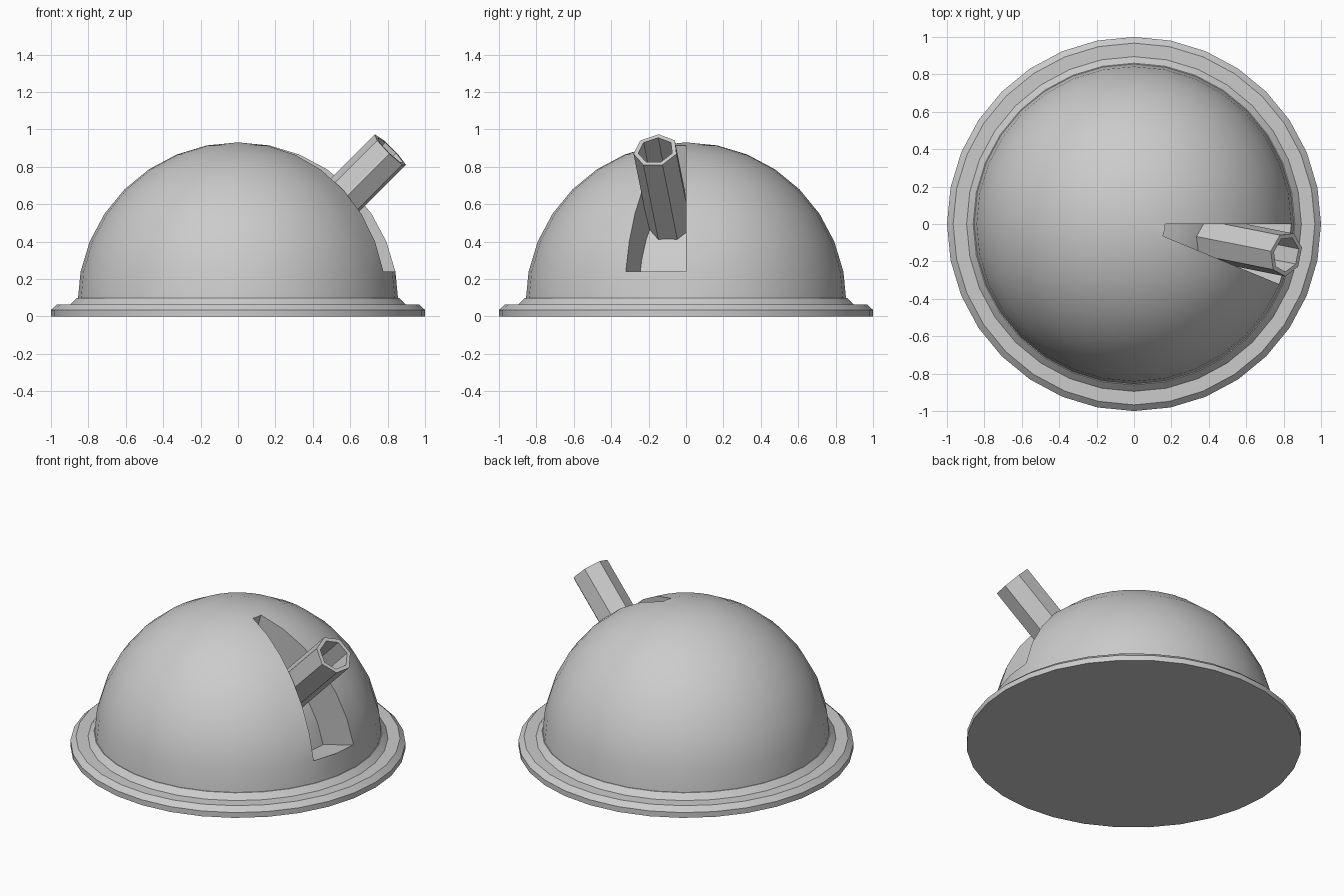
import bpy, bmesh
from math import sin, cos, pi, radians
from mathutils import Vector, Matrix

if "Cube" in bpy.data.objects:
    bpy.data.objects.remove(bpy.data.objects["Cube"], do_unlink=True)

SEGS = 32
RADIUS = 0.858
CENTRE = Vector((0, 0, 0.073))
STEP = 2 * pi / SEGS

grey = bpy.data.materials.new("plain grey")
grey.use_nodes = True
grey.diffuse_color = (0.6, 0.6, 0.6, 1)
grey.node_tree.nodes["Principled BSDF"].inputs["Base Color"].default_value = (0.6, 0.6, 0.6, 1)


def finish(name, bm):
    """Turn a bmesh into a grey object with sharp edges kept."""
    bmesh.ops.recalc_face_normals(bm, faces=bm.faces)
    mesh = bpy.data.meshes.new(name)
    bm.to_mesh(mesh)
    bm.free()
    mesh.materials.append(grey)
    obj = bpy.data.objects.new(name, mesh)
    bpy.context.collection.objects.link(obj)
    bpy.ops.object.select_all(action='DESELECT')
    obj.select_set(True)
    bpy.context.view_layer.objects.active = obj
    bpy.ops.object.shade_smooth_by_angle(angle=radians(30))
    return obj


def lathe(profile, sides, start=0.0):
    """Revolve (radius, height) points about z; zero radius closes an end."""
    bm = bmesh.new()
    rings = []
    for r, z in profile:
        count = sides if r > 0 else 1
        rings.append([bm.verts.new((r * cos(start + 2 * pi * i / sides),
                                    r * sin(start + 2 * pi * i / sides), z))
                      for i in range(count)])
    for a, b in zip(rings, rings[1:]):
        for i in range(sides):
            j = (i + 1) % sides
            corners = [a[i % len(a)], a[j % len(a)], b[j % len(b)], b[i % len(b)]]
            bm.faces.new(list(dict.fromkeys(corners)))
    bmesh.ops.recalc_face_normals(bm, faces=bm.faces)
    return bm


# Stepped round base with bevelled rims
finish("base", lathe([(0, 0), (1, 0), (1, 0.035), (0.967, 0.065), (0.895, 0.065),
                      (0.86, 0.1), (0.84, 0.1)], SEGS))

# Hemispherical dome
dome = lathe([(RADIUS * cos(i * STEP), CENTRE.z + RADIUS * sin(i * STEP)) for i in range(8)]
             + [(0, CENTRE.z + RADIUS)], SEGS)
dome.normal_update()
if sum(f.normal.z for f in dome.faces) < 0:
    bmesh.ops.reverse_faces(dome, faces=dome.faces)

# Slot two segments wide, sunk along its own normals
low = CENTRE.z + RADIUS * sin(STEP) - 0.01
high = CENTRE.z + RADIUS * sin(7 * STEP) + 0.01
slot = []
for f in dome.faces:
    mid = f.calc_center_median()
    angle = Vector((mid.x, mid.y)).angle_signed(Vector((1, 0)))
    if -2 * STEP < angle < 0 and all(low < v.co.z < high for v in f.verts):
        slot.append(f)
out = bmesh.ops.extrude_face_region(dome, geom=slot)["geom"]
floor = [g for g in out if isinstance(g, bmesh.types.BMFace)]
bmesh.ops.delete(dome, geom=[f for f in slot if f.is_valid], context='FACES_ONLY')
moves = {}
for f in floor:
    f.normal_update()
    for v in f.verts:
        moves.setdefault(v, Vector())
        moves[v] += f.normal
for v, n in moves.items():
    n.normalize()
    if n.dot(v.co - CENTRE) < 0:
        n.negate()
    v.co -= n * 0.25
finish("dome", dome)

# Seven-sided hollow barrel pointing out of the slot
barrel = lathe([(0, 0.45), (0.12, 0.45), (0.12, 1.163), (0.095, 1.163), (0.095, 0.8), (0, 0.8)],
               7, start=pi)
pose = Matrix.Rotation(-STEP, 4, 'Z') @ Matrix.Rotation(radians(45.5), 4, 'Y')
bmesh.ops.transform(barrel, matrix=Matrix.Translation(CENTRE) @ pose, verts=barrel.verts)
finish("barrel", barrel)
